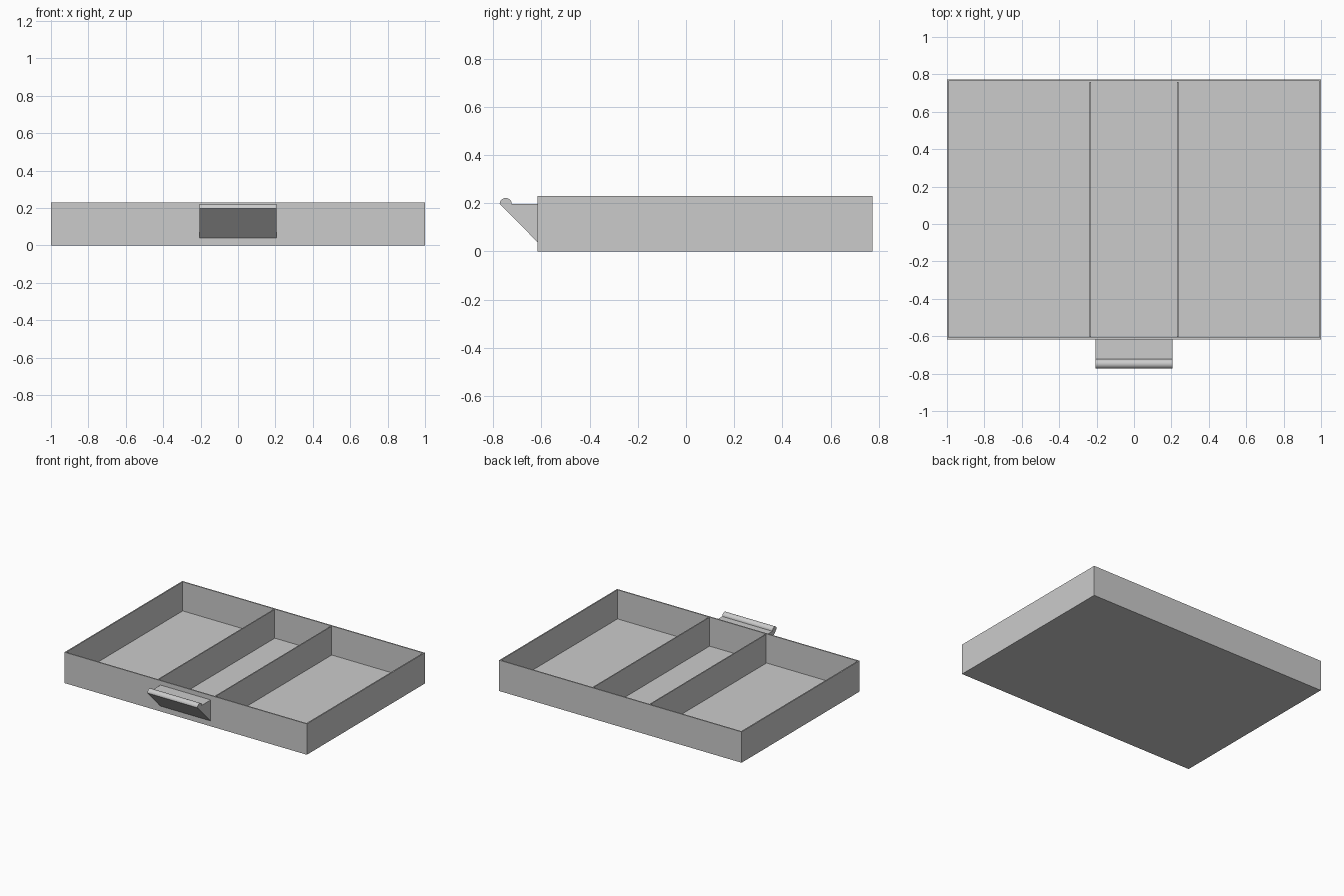
import bpy, bmesh, math
from mathutils import Matrix

cube = bpy.data.objects.get("Cube")
if cube:
    bpy.data.objects.remove(cube, do_unlink=True)

grey = bpy.data.materials.new("light_grey")
grey.use_nodes = True
colour = (0.6, 0.6, 0.6, 1)
grey.diffuse_color = colour
grey.node_tree.nodes["Principled BSDF"].inputs["Base Color"].default_value = colour

FRONT, BACK, HEIGHT, WALL = -0.617, 0.773, 0.23, 0.013
MID, DEPTH = (FRONT + BACK) / 2, BACK - FRONT


def finish(name, bm):
    bmesh.ops.recalc_face_normals(bm, faces=bm.faces)
    mesh = bpy.data.meshes.new(name)
    bm.to_mesh(mesh)
    bm.free()
    mesh.materials.append(grey)
    obj = bpy.data.objects.new(name, mesh)
    bpy.context.collection.objects.link(obj)
    return obj


def box(name, size, centre):
    bm = bmesh.new()
    bmesh.ops.create_cube(bm, size=1, matrix=Matrix.Translation(centre) @ Matrix.Diagonal((*size, 1)))
    return finish(name, bm)


# Open tray: a block whose top is inset and pushed down to the floor
bm = bmesh.new()
bmesh.ops.create_cube(bm, size=1, matrix=Matrix.Translation((0, MID, HEIGHT / 2))
                      @ Matrix.Diagonal((2, DEPTH, HEIGHT, 1)))
top = max(bm.faces, key=lambda f: f.calc_center_median().z)
bmesh.ops.inset_region(bm, faces=[top], thickness=WALL)
inner = bmesh.ops.extrude_face_region(bm, geom=[top])
bmesh.ops.delete(bm, geom=[top], context='FACES_ONLY')
verts = [v for v in inner["geom"] if isinstance(v, bmesh.types.BMVert)]
bmesh.ops.translate(bm, verts=verts, vec=(0, 0, WALL - HEIGHT))
finish("drawer_tray", bm)

# Two thin dividers
for side, x in (("left", 0.235), ("right", -0.235)):
    box(side + "_divider", (0.008, DEPTH - 2 * WALL, HEIGHT - WALL - 0.002),
        (x, MID, (HEIGHT + WALL) / 2 - 0.001))

# Wedge handle with a rounded lip along its front edge
HALF, LIP_Y, LIP_Z, RADIUS = 0.207, -0.748, 0.197, 0.025
profile = [(FRONT, 0.04), (FRONT, LIP_Z), (LIP_Y + RADIUS, LIP_Z)]
for i in range(1, 17):
    a = math.pi * i / 16
    profile.append((LIP_Y + RADIUS * math.cos(a), LIP_Z + RADIUS * math.sin(a)))
bm = bmesh.new()
end = bm.faces.new([bm.verts.new((-HALF, y, z)) for y, z in profile])
side = bmesh.ops.extrude_face_region(bm, geom=[end])
bmesh.ops.translate(bm, verts=[v for v in side["geom"] if isinstance(v, bmesh.types.BMVert)],
                    vec=(2 * HALF, 0, 0))
handle = finish("handle", bm)
bpy.ops.object.select_all(action='DESELECT')
handle.select_set(True)
bpy.context.view_layer.objects.active = handle
bpy.ops.object.shade_smooth_by_angle(angle=math.radians(30))
